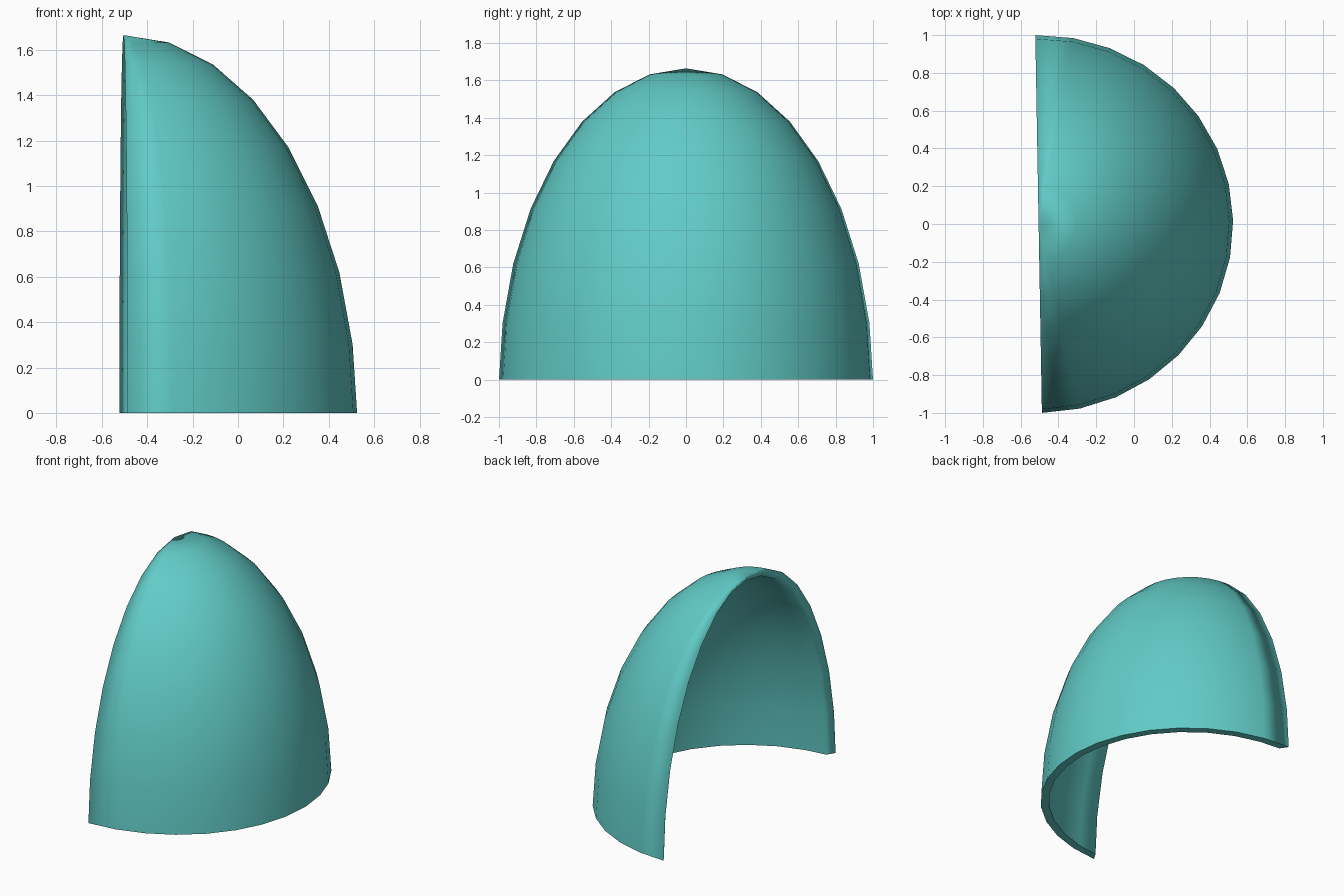
import bpy, bmesh
from math import sin, cos, pi, radians
from mathutils import Matrix

if "Cube" in bpy.data.objects:
    bpy.data.objects.remove(bpy.data.objects["Cube"])

SEG, RINGS = 16, 8          # half turn, base to crown
WALL = 0.055
BEVEL = 0.035               # inner lip of the arch sits further in
DROP = 0.028                # dome centre lies slightly under the base


def half_dome(bm, rx, ry, rz, lip=0.0):
    """Rings of verts from base to crown; the crown is a single vert."""
    rings = []
    for r in range(RINGS):
        e = r * pi / 2 / RINGS
        z = max(0.0, rz * sin(e) - DROP)
        row = []
        for s in range(SEG + 1):
            a = -pi / 2 + s * pi / SEG
            x = max(lip, rx * cos(e) * cos(a))
            row.append(bm.verts.new((x, ry * cos(e) * sin(a), z)))
        rings.append(row)
    crown = bm.verts.new((lip, 0, rz - DROP))
    rings.append([crown] * (SEG + 1))
    for lo, hi in zip(rings, rings[1:]):
        for s in range(SEG):
            quad = [lo[s], lo[s + 1], hi[s + 1], hi[s]]
            bm.faces.new(list(dict.fromkeys(quad))).smooth = True
    return rings


bm = bmesh.new()
# outer and inner skins
outer = half_dome(bm, 1.03, 1.0, 1.693)
inner = half_dome(bm, 1.03 - WALL, 1.0 - WALL, 1.693 - WALL, BEVEL)


# rims along the open arch (soft) and the base (sharp)
def bridge(a, b, smooth):
    for i in range(len(a) - 1):
        f = bm.faces.new((a[i], a[i + 1], b[i + 1], b[i]))
        f.smooth = smooth
        if not smooth:
            for e in f.edges:
                e.smooth = False


def arch(rings):
    return [row[0] for row in rings] + [row[-1] for row in rings[-2::-1]]


bridge(arch(outer), arch(inner), True)
bridge(outer[0], inner[0], False)
bmesh.ops.recalc_face_normals(bm, faces=bm.faces)
bm.transform(Matrix.Translation((-0.505, 0, 0)) @ Matrix.Rotation(radians(1.0), 4, 'Z'))

mesh = bpy.data.meshes.new("half_dome_shell")
bm.to_mesh(mesh)
bm.free()
shell = bpy.data.objects.new("half_dome_shell", mesh)
bpy.context.collection.objects.link(shell)

# teal finish
mat = bpy.data.materials.new("teal")
mat.diffuse_color = (0.12, 0.60, 0.57, 1)
mat.use_nodes = True
mat.node_tree.nodes["Principled BSDF"].inputs["Base Color"].default_value = mat.diffuse_color
mesh.materials.append(mat)
